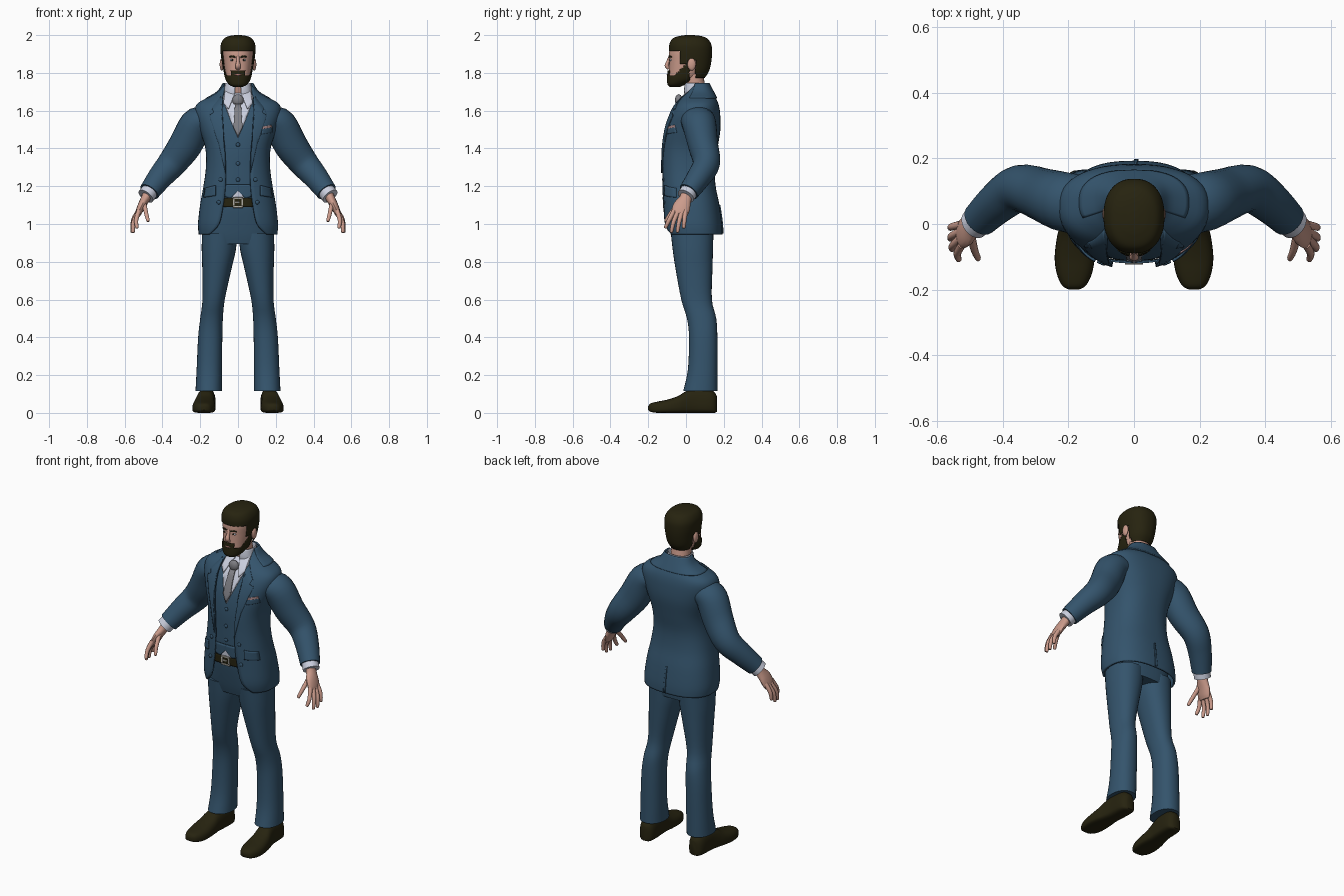
import bpy, bmesh, math
from mathutils import Vector, Matrix

if "Cube" in bpy.data.objects:
    bpy.data.objects.remove(bpy.data.objects["Cube"])

TAU = 2 * math.pi
POW = 2.5  # squareness of the body cross-sections


def material(name, r, g, b):
    m = bpy.data.materials.new(name)
    m.diffuse_color = (r, g, b, 1)
    m.use_nodes = True
    m.node_tree.nodes["Principled BSDF"].inputs["Base Color"].default_value = m.diffuse_color
    return m


SUIT = material("suit_blue", 0.034, 0.088, 0.15)
SHIRT = material("shirt_white", 0.60, 0.63, 0.74)
SKIN = material("skin", 0.60, 0.33, 0.26)
HAIR = material("dark_brown", 0.020, 0.017, 0.005)
TIE = material("tie_grey", 0.21, 0.21, 0.23)
METAL = material("buckle_metal", 0.45, 0.43, 0.38)
PINK = material("pocket_square_pink", 0.40, 0.25, 0.25)
LIP = material("lip", 0.42, 0.19, 0.16)


def finish(name, bm, mat, mirror=False, thick=0):
    bmesh.ops.remove_doubles(bm, verts=bm.verts, dist=1e-5)
    bmesh.ops.recalc_face_normals(bm, faces=bm.faces)
    me = bpy.data.meshes.new(name)
    bm.to_mesh(me)
    bm.free()
    me.materials.append(mat)
    ob = bpy.data.objects.new(name, me)
    bpy.context.collection.objects.link(ob)
    if thick:
        s = ob.modifiers.new("thickness", 'SOLIDIFY')
        s.thickness, s.offset = thick, 0
    if mirror:
        ob.modifiers.new("mirror", 'MIRROR')
    return ob


def smooth(rows, k=4):
    """Catmull-Rom resampling of a table of rows."""
    out = []
    for i in range(len(rows) - 1):
        p0, p1, p2, p3 = (rows[max(0, min(len(rows) - 1, i + j))] for j in (-1, 0, 1, 2))
        for s in range(k):
            t = s / k
            out.append(tuple(0.5 * (2 * b + (c - a) * t + (2 * a - 5 * b + 4 * c - d) * t * t
                                    + (3 * b - a - 3 * c + d) * t ** 3)
                             for a, b, c, d in zip(p0, p1, p2, p3)))
    return out + [tuple(rows[-1])]


def skin_rings(name, rings, mat, closed=True, keep=None, **kw):
    """Bridge rings of points; cap closed ones; drop faces failing the keep rule."""
    bm = bmesh.new()
    vs = [[bm.verts.new(p) for p in r] for r in rings]
    n = len(vs[0])
    for a, b in zip(vs, vs[1:]):
        for i in range(n if closed else n - 1):
            j = (i + 1) % n
            bm.faces.new((a[i], a[j], b[j], b[i]))
    if closed:
        bm.faces.new(vs[0])
        bm.faces.new(vs[-1])
    if keep:
        bad = [f for f in bm.faces if not keep(*f.calc_center_median())]
        bmesh.ops.delete(bm, geom=bad, context='FACES')
    return finish(name, bm, mat, **kw)


def section(z, rx, yf, yb, a0=0, a1=TAU, cx=0, n=48, power=POW):
    """Rounded horizontal section, angle measured from the front."""
    closed = a1 - a0 > TAU - 1e-6
    pts = []
    for i in range(n if closed else n + 1):
        a = a0 + (a1 - a0) * i / n
        s, c = math.sin(a), math.cos(a)
        pts.append((cx + rx * math.copysign(abs(s) ** (2 / power), s),
                    (yf + yb) / 2 - (yb - yf) / 2 * math.copysign(abs(c) ** (2 / power), c), z))
    return pts


def loft(name, rows, mat, power=POW, n=48, k=4, **kw):
    return skin_rings(name, [section(*r[:4], power=power, n=n) for r in smooth(rows, k)], mat, **kw)


def tube(name, rows, mat, n=16, k=4, **kw):
    """Limb along a path; rows are x, y, z, radius along y, radius across."""
    rows = smooth(rows, k)
    rings = []
    for i, (x, y, z, ru, rv) in enumerate(rows):
        t = (Vector(rows[min(i + 1, len(rows) - 1)][:3]) - Vector(rows[max(i - 1, 0)][:3])).normalized()
        u = Vector((0, 1, 0))
        u = (u - t * u.dot(t)).normalized()
        v = t.cross(u)
        rings.append([Vector((x, y, z)) + u * ru * math.cos(TAU * j / n) + v * rv * math.sin(TAU * j / n)
                      for j in range(n)])
    return skin_rings(name, rings, mat, **kw)


def ball(name, pos, size, mat, mirror=False):
    bm = bmesh.new()
    bmesh.ops.create_uvsphere(bm, u_segments=16, v_segments=10, radius=1,
                              matrix=Matrix.Translation(pos) @ Matrix.Diagonal((*size, 1)))
    return finish(name, bm, mat, mirror=mirror)


# Torso profile: z, half width, front y, back y, half opening of the jacket
TORSO = smooth([(0.945, .203, -.105, .188, .15), (1.0, .207, -.117, .186, .10), (1.1, .196, -.121, .172, .078),
                (1.2, .178, -.125, .152, .066), (1.3, .165, -.126, .147, .065), (1.4, .168, -.125, .162, .07),
                (1.5, .198, -.110, .177, .08), (1.58, .222, -.082, .176, .086), (1.63, .215, -.055, .168, .086),
                (1.665, .16, -.028, .153, .082), (1.695, .11, 0, .135, .074), (1.735, .072, .03, .115, .068)])


def surface_y(x, z, back=False):
    z = max(TORSO[0][0], min(TORSO[-1][0], z))
    for a, b in zip(TORSO, TORSO[1:]):
        if z <= b[0]:
            break
    t = (z - a[0]) / (b[0] - a[0])
    _, rx, yf, yb, _ = (p + (q - p) * t for p, q in zip(a, b))
    s = (1 - min(abs(x) / rx, .985) ** POW) ** (1 / POW) * (yb - yf) / 2
    return (yf + yb) / 2 + (s if back else -s)


def patch(name, outline, depth, mat, mirror=False, back=False, thick=.006):
    """Thin plate with an x-z outline that follows the torso."""
    bm = bmesh.new()
    bm.faces.new([bm.verts.new((x, 0, z)) for x, z in outline])
    bmesh.ops.triangulate(bm, faces=bm.faces[:])
    bmesh.ops.subdivide_edges(bm, edges=bm.edges[:], cuts=5, use_grid_fill=True)
    for v in bm.verts:
        v.co.y = surface_y(v.co.x, v.co.z, back) + (-depth if back else depth)
    return finish(name, bm, mat, mirror=mirror, thick=thick)


# Jacket body, open at the front
rings = []
for z, rx, yf, yb, gap in TORSO:
    a = math.asin(min(.99, gap / rx) ** (POW / 2))
    rings.append(section(z, rx, yf, yb, a, TAU - a))
skin_rings("jacket_body", rings, SUIT, closed=False, thick=.01)
collar = smooth([(1.665, .166, -.03, .162), (1.70, .108, 0, .144), (1.745, .077, .025, .12)])
skin_rings("jacket_collar", [section(*r, 1.15, TAU - 1.15) for r in collar], SUIT, closed=False, thick=.008)
patch("lapel", [(.066, 1.27), (.10, 1.42), (.152, 1.575), (.128, 1.59), (.138, 1.615), (.09, 1.675),
                (.08, 1.66), (.083, 1.56), (.077, 1.46), (.068, 1.37)], -.008, SUIT, True)
patch("hip_flap", [(.118, 1.205), (.172, 1.19), (.18, 1.14), (.118, 1.15)], -.009, SUIT, True, thick=.009)
patch("chest_pocket", [(.125, 1.475), (.18, 1.485), (.18, 1.512), (.125, 1.502)], -.008, SUIT)
patch("pocket_square", [(.128, 1.50), (.178, 1.51), (.176, 1.524), (.13, 1.516)], -.007, PINK)
patch("back_vent", [(0, .95), (.014, .95), (.008, 1.1), (0, 1.1)], -.007, SUIT, back=True)
for z, x in ((1.235, .092), (1.115, .102)):
    ball("jacket_button", (x, surface_y(x, z) - .007, z), (.011, .006, .011), SUIT, True)

# Waistcoat, shirt front, tie and belt
loft("waistcoat", [(z, rx - .014, yf + .014, yb - .014) for z, rx, yf, yb, _ in TORSO if 1.15 < z < 1.70],
     SUIT, k=1)
patch("waistcoat_point", [(0, 1.175), (.04, 1.135), (.085, 1.15), (.085, 1.21), (0, 1.21)], .008, SUIT, True)
patch("shirt_notch", [(-.035, 1.13), (.035, 1.13), (.01, 1.18), (-.01, 1.18)], .012, SHIRT)
patch("shirt_front", [(0, 1.455), (.04, 1.55), (.068, 1.63), (.085, 1.70), (-.085, 1.70), (-.068, 1.63),
                      (-.04, 1.55)], .010, SHIRT)
patch("tie", [(0, 1.462), (.024, 1.51), (.016, 1.635), (-.016, 1.635), (-.024, 1.51)], .003, TIE, thick=.009)
ball("tie_knot", (0, surface_y(0, 1.655) - .002, 1.655), (.03, .02, .032), TIE)
patch("collar_wing", [(.014, 1.695), (.066, 1.72), (.077, 1.64), (.05, 1.608)], .001, SHIRT, True)
band = [(1.675, .078, -.005, .118), (1.71, .07, -.008, .113), (1.745, .066, -.003, .112)]
skin_rings("shirt_collar", [section(*r, .15, TAU - .15) for r in smooth(band)], SHIRT, closed=False, thick=.006)
for z in (1.42, 1.32, 1.235):
    ball("waistcoat_button", (0, surface_y(0, z) + .012, z), (.011, .006, .011), SUIT)
patch("belt", [(-.085, 1.09), (.085, 1.09), (.085, 1.137), (-.085, 1.137)], .007, HAIR)
for name, x0, x1, z0, z1 in (("buckle_top", -.027, .027, 1.133, 1.142), ("buckle_bottom", -.027, .027, 1.086, 1.095),
                             ("buckle_left", -.027, -.018, 1.095, 1.133), ("buckle_right", .018, .027, 1.095, 1.133),
                             ("buckle_pin", -.018, .008, 1.110, 1.118)):
    patch(name, [(x0, z0), (x1, z0), (x1, z1), (x0, z1)], .002, METAL)

# Trousers
loft("trouser_seat", [(.895, .18, -.068, .14), (.95, .188, -.082, .145), (1.05, .175, -.1, .142),
                      (1.1, .17, -.106, .138), (1.16, .155, -.11, .13)], SUIT)
legs = smooth([(.95, .094, -.08, .145, .097), (.86, .09, -.07, .143, .102), (.76, .077, -.055, .14, .112),
               (.6, .059, -.025, .137, .129), (.5, .06, .005, .16, .14), (.4, .064, .016, .166, .147),
               (.23, .067, .01, .166, .152), (.115, .07, -.015, .166, .155)])
skin_rings("trouser_leg", [section(z, rx, yf, yb, cx=cx, n=32, power=2.2) for z, rx, yf, yb, cx in legs],
           SUIT, mirror=True)

# Shoes: y, centre x, half width, bottom, top
shoe = smooth([(-.2, .183, .014, .015, .035), (-.188, .183, .036, .006, .05), (-.15, .182, .054, 0, .06),
               (-.1, .181, .061, 0, .07), (-.04, .178, .057, 0, .09), (0, .174, .051, 0, .115),
               (.05, .168, .048, 0, .13), (.12, .165, .047, 0, .125), (.15, .164, .038, 0, .11),
               (.163, .164, .02, .005, .09)])
rings = []
for y, cx, rx, lo, hi in shoe:
    ring = []
    for j in range(24):
        c, s = math.cos(TAU * j / 24), math.sin(TAU * j / 24)
        e = .45 if s < 0 else .8
        ring.append((cx + rx * math.copysign(abs(c) ** .7, c), y,
                     lo + (hi - lo) * (.35 + (.35 if s < 0 else .65) * math.copysign(abs(s) ** e, s))))
    rings.append(ring)
skin_rings("shoe", rings, HAIR, mirror=True)

# Sleeves, cuffs and hands
tube("sleeve", [(.175, .06, 1.55, .09, .07), (.222, .07, 1.528, .09, .086), (.278, .09, 1.42, .08, .088),
                (.348, .108, 1.323, .072, .077), (.41, .07, 1.25, .064, .066), (.47, .014, 1.17, .054, .055)],
     SUIT, n=24, mirror=True)
tube("cuff", [(.45, .03, 1.195, .046, .045), (.488, -.001, 1.147, .047, .046)], SHIRT, n=24, mirror=True)
tube("palm", [(.475, .006, 1.165, .03, .026), (.492, -.005, 1.13, .034, .024), (.511, -.022, 1.095, .046, .021),
              (.526, -.032, 1.06, .044, .017), (.531, -.035, 1.04, .034, .01)], SKIN, mirror=True)
fingers = {"index_finger": ((.525, -.063, 1.07), (.539, -.09, 1.02), (.535, -.108, .982)),
           "middle_finger": ((.53, -.045, 1.06), (.553, -.066, 1.01), (.555, -.077, .96)),
           "ring_finger": ((.53, -.023, 1.06), (.556, -.037, 1.01), (.56, -.045, .96)),
           "little_finger": ((.527, -.002, 1.07), (.554, -.008, 1.025), (.56, -.012, .982)),
           "thumb": ((.498, -.03, 1.115), (.487, -.078, 1.06), (.476, -.105, 1.018))}
for name, (a, b, c) in fingers.items():
    tip = tuple(q + (q - p) * .12 for p, q in zip(b, c))
    tube(name, [(*a, .013, .013), (*b, .0115, .0115), (*c, .009, .009), (*tip, .003, .003)], SKIN, n=10, mirror=True)

# Head and neck
tube("neck", [(0, .07, 1.64, .052, .06), (0, .055, 1.70, .052, .056), (0, .035, 1.79, .055, .056)], SKIN, n=24)
HEAD = [(1.73, .02, -.08, -.035), (1.742, .042, -.09, -.01), (1.77, .06, -.092, .05), (1.81, .069, -.09, .09),
        (1.86, .076, -.089, .115), (1.91, .079, -.089, .122), (1.95, .072, -.078, .112), (1.975, .05, -.05, .085),
        (1.985, .02, -.01, .04)]
loft("head", HEAD, SKIN, 2.3, k=6)
ball("ear", (.086, .03, 1.845), (.011, .022, .033), SKIN, True)
tube("nose", [(0, -.084, 1.888, .008, .008), (0, -.094, 1.862, .009, .009), (0, -.102, 1.838, .011, .014),
              (0, -.09, 1.822, .008, .012)], SKIN)
ball("eye", (.03, -.080, 1.868), (.013, .008, .006), SHIRT, True)
ball("iris", (.03, -.086, 1.868), (.005, .004, .005), HAIR, True)
tube("eyebrow", [(.013, -.089, 1.883, .004, .004), (.03, -.087, 1.888, .004, .005), (.047, -.077, 1.884, .003, .003)],
     HAIR, n=8, mirror=True)
ball("lips", (0, -.094, 1.79), (.021, .008, .006), LIP)


# Beard and hair shells, trimmed along the face
def in_beard(x, y, z):
    cheek = z < 1.788 + max(0, y + .06) * .95
    moustache = abs(x) < .036 and z < 1.814
    return y < .018 and (cheek or moustache)


def in_hair(x, y, z):
    line = 1.915 if y < -.028 else 1.85 if y < .008 else 1.868 if y < .05 else 0
    return z > line


loft("beard", [(z - .002, rx + .005, yf - .006, yb + .005) for z, rx, yf, yb in HEAD[:6]], HAIR, 2.3, n=80, k=8,
     keep=in_beard, thick=.004)
loft("hair", [(1.775, .06, -.05, .098), (1.81, .076, -.08, .12), (1.86, .084, -.085, .132), (1.91, .09, -.087, .136),
              (1.95, .089, -.086, .132), (1.98, .073, -.07, .112), (1.993, .046, -.035, .08), (1.998, .015, 0, .04)],
     HAIR, 2.3, n=80, k=8, keep=in_hair, thick=.004)

# Smooth shading with sharp edges kept
for ob in bpy.context.scene.objects:
    ob.select_set(True)
    bpy.context.view_layer.objects.active = ob
bpy.ops.object.shade_smooth_by_angle(angle=math.radians(40))
